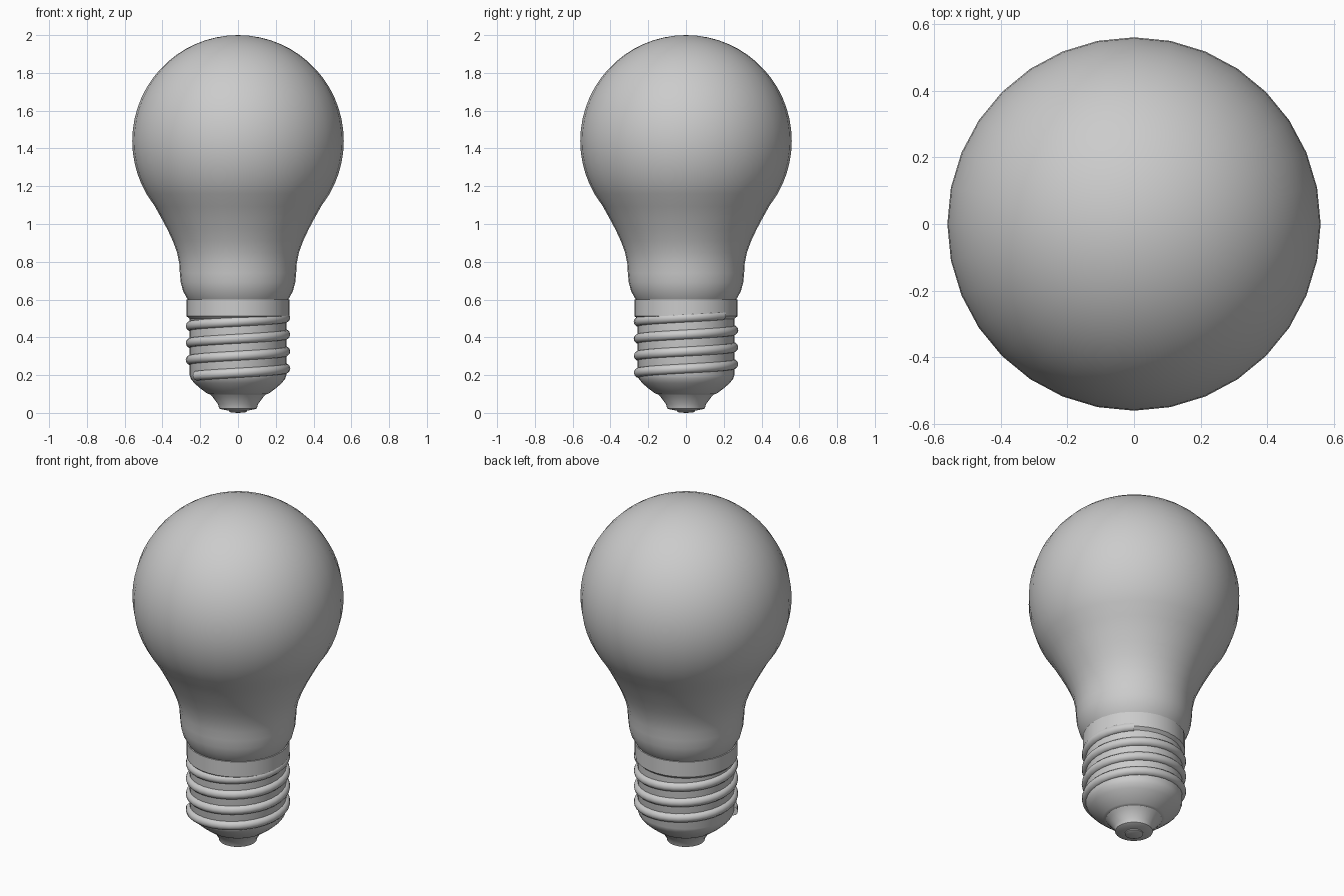
import bpy, bmesh
from math import sin, cos, pi, radians

if "Cube" in bpy.data.objects:
    bpy.data.objects.remove(bpy.data.objects["Cube"])

SEG = 32


def finish(name, bm, angle):
    bmesh.ops.recalc_face_normals(bm, faces=bm.faces)
    mesh = bpy.data.meshes.new(name)
    bm.to_mesh(mesh)
    bm.free()
    obj = bpy.data.objects.new(name, mesh)
    bpy.context.collection.objects.link(obj)
    bpy.ops.object.select_all(action='DESELECT')
    obj.select_set(True)
    bpy.context.view_layer.objects.active = obj
    bpy.ops.object.shade_smooth_by_angle(angle=radians(angle))
    return obj


def lathe(name, profile, angle=35):
    """Revolve (radius, z) points around z; radius 0 becomes a pole."""
    bm = bmesh.new()
    rings = []
    for r, z in profile:
        n = 1 if r == 0 else SEG
        rings.append([bm.verts.new((r * cos(2 * pi * i / SEG), r * sin(2 * pi * i / SEG), z))
                      for i in range(n)])
    for a, b in zip(rings, rings[1:]):
        for i in range(SEG):
            j = (i + 1) % SEG
            quad = [a[i % len(a)], a[j % len(a)], b[j % len(b)], b[i % len(b)]]
            bm.faces.new(list(dict.fromkeys(quad)))
    return finish(name, bm, angle)


# Glass bulb: spherical top flowing into a narrow neck
R, CZ = 0.56, 1.44
dome = [(R * cos(radians(a)), CZ + R * sin(radians(a))) for a in range(-30, 90, 6)]
neck = [(0.255, 0.585), (0.27, 0.607), (0.291, 0.645), (0.303, 0.69), (0.308, 0.74),
        (0.311, 0.79), (0.323, 0.85), (0.345, 0.91), (0.373, 0.97), (0.405, 1.03),
        (0.44, 1.093)]
lathe("glass_bulb", neck + dome + [(0, CZ + R)], 60)

# Metal screw shell with collar and rounded lower shoulder
lathe("screw_shell", [(0.25, 0.6), (0.272, 0.6), (0.272, 0.512), (0.256, 0.497),
                      (0.256, 0.2), (0.249, 0.18), (0.232, 0.158), (0.2, 0.13),
                      (0.165, 0.104), (0.155, 0.099), (0.14, 0.098)])

# Insulator cone and the contact button under it
lathe("insulator", [(0.15, 0.1), (0.135, 0.085), (0.106, 0.046), (0.1, 0.024),
                    (0.092, 0.02), (0.05, 0.012), (0, 0.012)])
lathe("contact_button", [(0.05, 0.016), (0.048, 0.007), (0.035, 0.002), (0, 0)])

# Helical thread: round section swept up the shell
START, END, PITCH, SIDES = -510, 770, 0.09, 12
bm = bmesh.new()
steps = 120
rings = []
for k in range(steps + 1):
    deg = START + (END - START) * k / steps
    t, z = radians(deg), 0.325 + PITCH * deg / 360
    ring = []
    for s in range(SIDES):
        p = 2 * pi * s / SIDES
        r = 0.251 + 0.026 * cos(p)
        ring.append(bm.verts.new((r * cos(t), r * sin(t), z + 0.026 * sin(p))))
    rings.append(ring)
for a, b in zip(rings, rings[1:]):
    for s in range(SIDES):
        n = (s + 1) % SIDES
        bm.faces.new((a[s], a[n], b[n], b[s]))
bm.faces.new(rings[0])
bm.faces.new(rings[-1])
finish("screw_thread", bm, 40)
